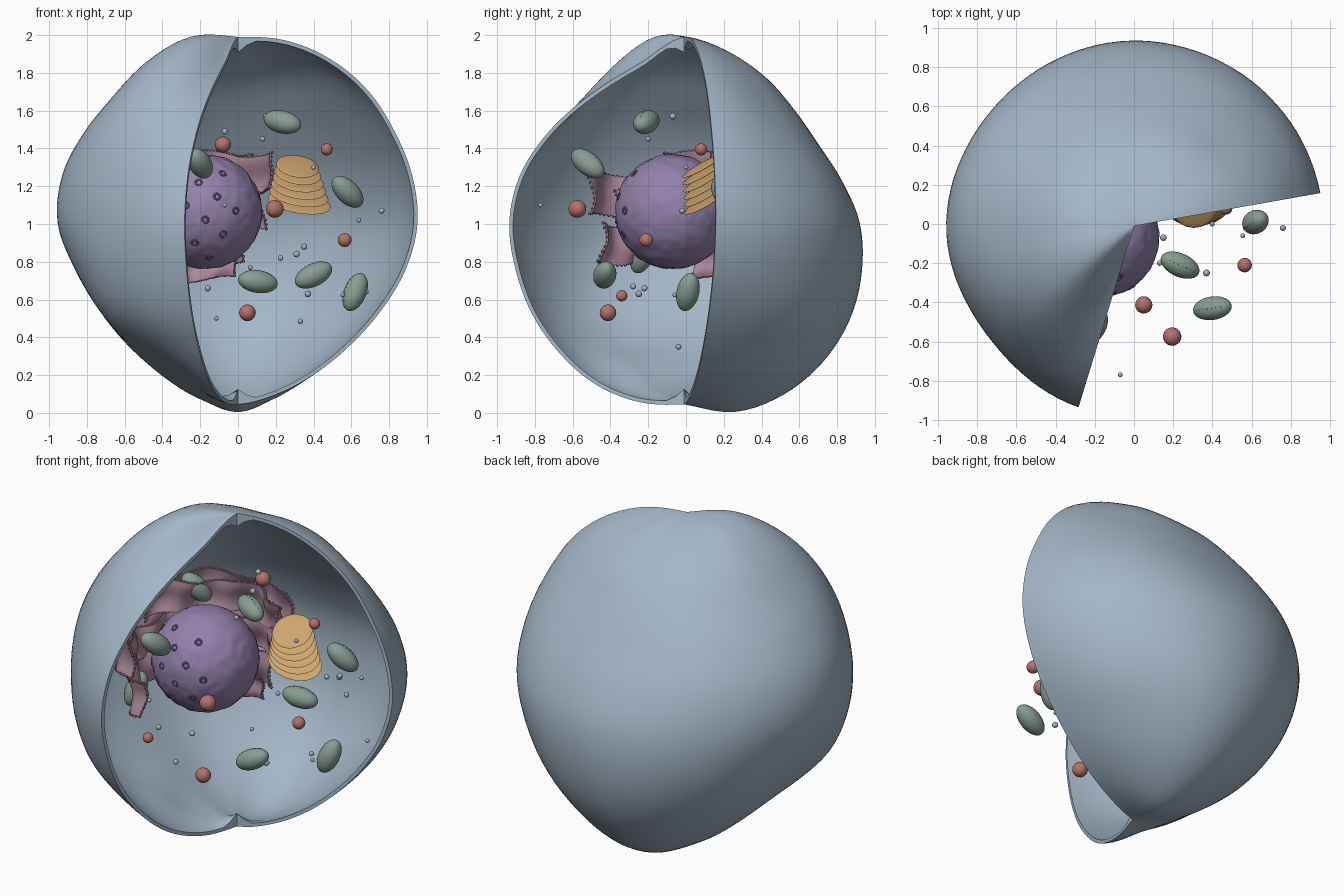
import bpy, bmesh, math, random
from mathutils import Vector, Matrix, noise

if "Cube" in bpy.data.objects:
    bpy.data.objects.remove(bpy.data.objects["Cube"])
random.seed(4)
rad = math.radians


def material(name, rgb):
    m = bpy.data.materials.new(name)
    m.diffuse_color = (*rgb, 1)
    m.use_nodes = True
    m.node_tree.nodes["Principled BSDF"].inputs["Base Color"].default_value = m.diffuse_color
    return m


BLUE = material("membrane_blue", (0.37, 0.47, 0.57))
PURPLE = material("nucleus_purple", (0.29, 0.22, 0.41))
PORE = material("pore_purple", (0.19, 0.13, 0.29))
PINK = material("reticulum_pink", (0.42, 0.25, 0.33))
DOT = material("ribosome_dark", (0.20, 0.10, 0.15))
GOLD = material("golgi_gold", (0.62, 0.38, 0.16))
GREEN = material("mitochondrion_green", (0.25, 0.34, 0.29))
RED = material("lysosome_red", (0.45, 0.17, 0.15))
GREY = material("vesicle_grey", (0.38, 0.43, 0.55))


def finish(bm, name, mat, angle=50):
    bmesh.ops.recalc_face_normals(bm, faces=bm.faces)
    me = bpy.data.meshes.new(name)
    bm.to_mesh(me)
    bm.free()
    ob = bpy.data.objects.new(name, me)
    bpy.context.collection.objects.link(ob)
    me.materials.append(mat)
    bpy.ops.object.select_all(action='DESELECT')
    ob.select_set(True)
    bpy.context.view_layer.objects.active = ob
    bpy.ops.object.shade_smooth_by_angle(angle=rad(angle))
    return ob


def ball(bm, loc, scale, rot=None, sub=3):
    mat = Matrix.Translation(loc) @ (rot or Matrix()) @ Matrix.Diagonal((*scale, 1))
    return bmesh.ops.create_icosphere(bm, subdivisions=sub, radius=1, matrix=mat)


def thick_grid(bm, a, b):
    """Closed slab between two matching point grids."""
    n, m = len(a), len(a[0])
    A, B = [[[bm.verts.new(p) for p in row] for row in g] for g in (a, b)]
    for i in range(n - 1):
        for j in range(m - 1):
            for G in (A, B):
                bm.faces.new((G[i][j], G[i + 1][j], G[i + 1][j + 1], G[i][j + 1]))
        for j in (0, m - 1):
            bm.faces.new((A[i][j], A[i + 1][j], B[i + 1][j], B[i][j]))
    for j in range(m - 1):
        for i in (0, n - 1):
            bm.faces.new((A[i][j], A[i][j + 1], B[i][j + 1], B[i][j]))


# cell membrane: lopsided shell, radius per azimuth at every 15 degrees from the top pole
PROFILES = [
    (10, [.985, 1.0, 1.0, .99, .972, .97, .965, .935, .9, .885, .895, .925, .96]),
    (45, [.985, .965, .935, .895, .895, .925, .955, .955, .955, .945, .955, .97, .96]),
    (90, [.985, .93, .88, .835, .825, .865, .93, .975, 1.015, 1.04, 1.05, 1.035, .96]),
    (135, [.985, .955, .91, .875, .88, .91, .935, .945, .95, .955, .965, .975, .96]),
    (180, [.985, 1.005, .97, .935, .945, .965, .955, .9, .87, .865, .875, .92, .96]),
    (220, [.985, 1.015, 1.0, .975, .95, .935, .935, .945, .95, .915, .89, .93, .96]),
    (253, [.985, .885, .855, .865, .9, .945, .968, .965, .97, .975, .985, .98, .96])]


def along(p, t):
    k = min(int(t), len(p) - 2)
    f = t - k
    p0, p1, p2 = p[max(k - 1, 0)], p[k], p[k + 1]
    p3 = p[min(k + 2, len(p) - 1)]
    return p1 + .5 * f * (p2 - p0 + f * (2*p0 - 5*p1 + 4*p2 - p3 + f * (3*(p1 - p2) + p3 - p0)))


def shell_radius(az, th):
    r = [along(p, th / 15) for a, p in PROFILES]
    for k in range(len(r) - 1):
        a0, a1 = PROFILES[k][0], PROFILES[k + 1][0]
        if az <= a1 + 1e-6:
            return along(r, k + min((az - a0) / (a1 - a0), 1))


outer, inner = [], []
for i in range(73):
    az = 10 + 243 * i / 72
    ro, ri = [], []
    for j in range(61):
        th = 3 * j
        d = Vector((math.sin(rad(th)) * math.cos(rad(az)), math.sin(rad(th)) * math.sin(rad(az)), math.cos(rad(th))))
        r = shell_radius(az, th)
        t = .021 + .06 * math.exp(-(min(th, 180 - th) / 3) ** 2)
        ro.append(Vector((0, -.01, 1.005)) + d * r)
        ri.append(Vector((0, -.01, 1.005)) + d * (r - t))
    outer.append(ro)
    inner.append(ri)
bm = bmesh.new()
thick_grid(bm, outer, inner)
bmesh.ops.remove_doubles(bm, verts=bm.verts, dist=1e-5)
finish(bm, "cell_membrane", BLUE, 40)

# nucleus with a slightly lumpy surface
NC, NR = Vector((-.175, -.07, 1.065)), .303
bm = bmesh.new()
ball(bm, (0, 0, 0), (NR,) * 3, sub=5)
for v in bm.verts:
    v.co *= 1 + .02 * noise.noise(v.co * 22)
    v.co += NC
finish(bm, "nucleus", PURPLE)

# nuclear pores: little rings set into the nucleus
ring = [(math.cos(rad(a)), math.sin(rad(a))) for a in range(0, 360, 30)]
bm = bmesh.new()
for k in range(64):
    z = 1 - 2 * (k + .5) / 64
    a = k * 2.39996
    d = Vector((math.sqrt(1 - z*z) * math.cos(a), math.sqrt(1 - z*z) * math.sin(a), z))
    if d.dot(Vector((-.45, -.89, 0))) < .45:
        continue
    q = d.to_track_quat('Z', 'Y')
    rows = [[bm.verts.new(NC + q @ Vector(((.016 + .006 * math.cos(rad(b))) * c, (.016 + .006 * math.cos(rad(b))) * s,
                                           NR + .005 * math.sin(rad(b))))) for b in range(0, 360, 60)] for c, s in ring]
    for i in range(12):
        for j in range(6):
            n, m = (i + 1) % 12, (j + 1) % 6
            bm.faces.new((rows[i][j], rows[n][j], rows[n][m], rows[i][m]))
finish(bm, "nuclear_pores", PORE)

# endoplasmic reticulum: wavy sheets wrapped round the back and left of the nucleus
SHEETS = [(.41, 1.18, 1.37, 30, 180), (.42, .98, 1.17, 45, 225), (.41, .80, 1.0, 60, 246),
          (.49, 1.04, 1.26, 75, 245), (.36, .71, .84, 65, 160), (.52, 1.16, 1.36, 60, 185)]
bm, dots = bmesh.new(), bmesh.new()
for s, (R, z0, z1, a0, a1) in enumerate(SHEETS):
    grids = []
    for off in (-.006, .006):
        g = []
        for i in range(61):
            a = a0 + (a1 - a0) * i / 60
            row = []
            for j in range(9):
                v = j / 8
                r = R + off + .022 * math.sin(rad(a * 9) + s + 2 * v) + .015 * math.sin(5 * v + s)
                z = z0 + (z1 - z0) * v + .018 * math.sin(rad(a * 5) + s * 2)
                row.append(Vector((NC.x + r * math.cos(rad(a)), NC.y + r * math.sin(rad(a)), z)))
            g.append(row)
        grids.append(g)
    thick_grid(bm, *grids)
    g = grids[1]
    for p in [r[0] for r in g] + [r[-1] for r in g] + g[0] + g[-1]:
        ball(dots, p, (random.uniform(.006, .01),) * 3, sub=1)
finish(bm, "endoplasmic_reticulum", PINK)
finish(dots, "ribosomes", DOT)

# golgi apparatus: tilted stack of flat discs, narrowing upwards
bm = bmesh.new()
tilt = Matrix.Rotation(rad(10), 4, 'Y') @ Matrix.Rotation(rad(29), 4, 'X')
for k in range(6):
    ball(bm, (.325 - .002 * k, .095 - .002 * k, 1.115 + .038 * k), (.17 - .011 * k, .12, .009), tilt)
finish(bm, "golgi_stack", GOLD)

# mitochondria: position, long axis
MITOS = [((.235, -.21, 1.54), (1, -.45, -.25)), ((.58, .2, 1.17), (.6, .3, -.6)),
         ((-.2, -.52, 1.32), (.35, .75, -.6)), ((.105, .46, .695), (1, .2, -.15)),
         ((.4, -.43, .73), (1, .15, .5)), ((.62, .01, .64), (.35, .2, .9)),
         ((-.54, -.23, .84), (.2, .3, .8)), ((-.46, .25, 1.31), (.5, .4, -.7))]
for k, (p, d) in enumerate(MITOS):
    bm = bmesh.new()
    rot = Vector(d).to_track_quat('X', 'Z').to_matrix().to_4x4()
    ball(bm, p, (.107, .06, .06), rot, 4)
    # row of small cristae bumps along the top
    for i in range(-3, 4):
        x = i * .023
        h = .06 * math.sqrt(1 - (x / .107) ** 2)
        ball(bm, Vector(p) + rot.to_3x3() @ Vector((x, 0, h)), (.003,) * 3, sub=1)
    finish(bm, f"mitochondrion_{k + 1}", GREEN)

# lysosomes: x, y, z, radius
bm = bmesh.new()
for x, y, z, r in [(-.08, .36, 1.42, .043), (.47, .08, 1.395, .032), (.195, -.575, 1.08, .047),
                   (.565, -.21, .915, .037), (.05, -.413, .53, .044), (-.38, -.34, .62, .03)]:
    ball(bm, (x, y, z), (r,) * 3)
finish(bm, "lysosomes", RED)

# vesicles: x, y, z
bm = bmesh.new()
for p in [(.76, -.02, 1.07), (.64, .3, 1.02), (.555, -.06, .625), (.37, -.25, .63), (.15, -.07, 1.57),
          (.13, -.2, 1.45), (-.07, -.77, 1.1), (-.16, -.22, .66), (-.07, .3, 1.49), (.4, .0, 1.3),
          (.35, .5, .88), (.31, .55, .84), (.225, .55, .82), (.065, .3, .77), (-.115, .3, .5),
          (.68, .3, .64), (.33, .25, .485), (-.35, -.28, .67), (-.4, -.04, .35)]:
    ball(bm, p, (random.uniform(.012, .018),) * 3, sub=2)
finish(bm, "vesicles", GREY)
